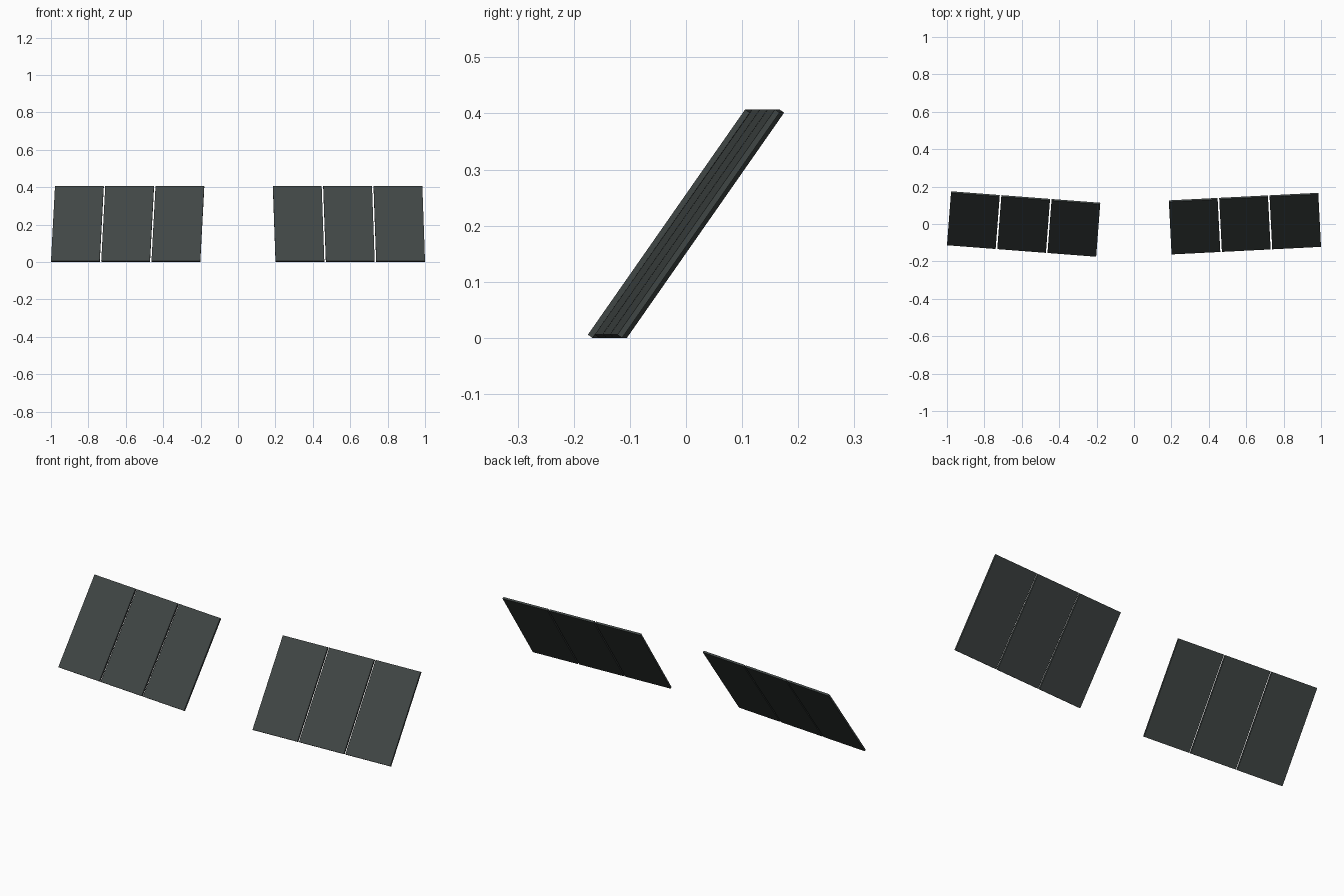
import bpy
import math
from mathutils import Matrix, Vector

cube = bpy.data.objects.get("Cube")
if cube:
    bpy.data.objects.remove(cube, do_unlink=True)

WIDTH, LENGTH, THICK, GAP = 0.261, 0.49, 0.01, 0.0085
TILT = math.radians(55)
HEIGHT = LENGTH * math.sin(TILT) + THICK * math.cos(TILT)

slate = bpy.data.materials.new("dark_slate")
slate.use_nodes = True
slate.diffuse_color = (0.052, 0.062, 0.060, 1)
slate.node_tree.nodes["Principled BSDF"].inputs["Base Color"].default_value = slate.diffuse_color


def panel(name, matrix, offset):
    """One thin flat slab, shifted sideways within its tilted row."""
    bpy.ops.mesh.primitive_cube_add(size=1)
    obj = bpy.context.object
    obj.name = name
    obj.data.transform(Matrix.Diagonal((WIDTH, LENGTH, THICK, 1)))
    obj.data.materials.append(slate)
    obj.matrix_world = matrix @ Matrix.Translation((offset, 0, 0))


# Two rows of three panels, leaning back and turned slightly about z
rows = (("right", -0.590, 0.0, -4.4), ("left", 0.593, 0.002, 2.9))
for side, x, y, yaw in rows:
    row = (Matrix.Translation(Vector((x, y, HEIGHT / 2)))
           @ Matrix.Rotation(math.radians(yaw), 4, "Z")
           @ Matrix.Rotation(TILT, 4, "X"))
    for i, place in enumerate(("first", "middle", "last")):
        panel(f"{side}_{place}_panel", row, (i - 1) * (WIDTH + GAP))
